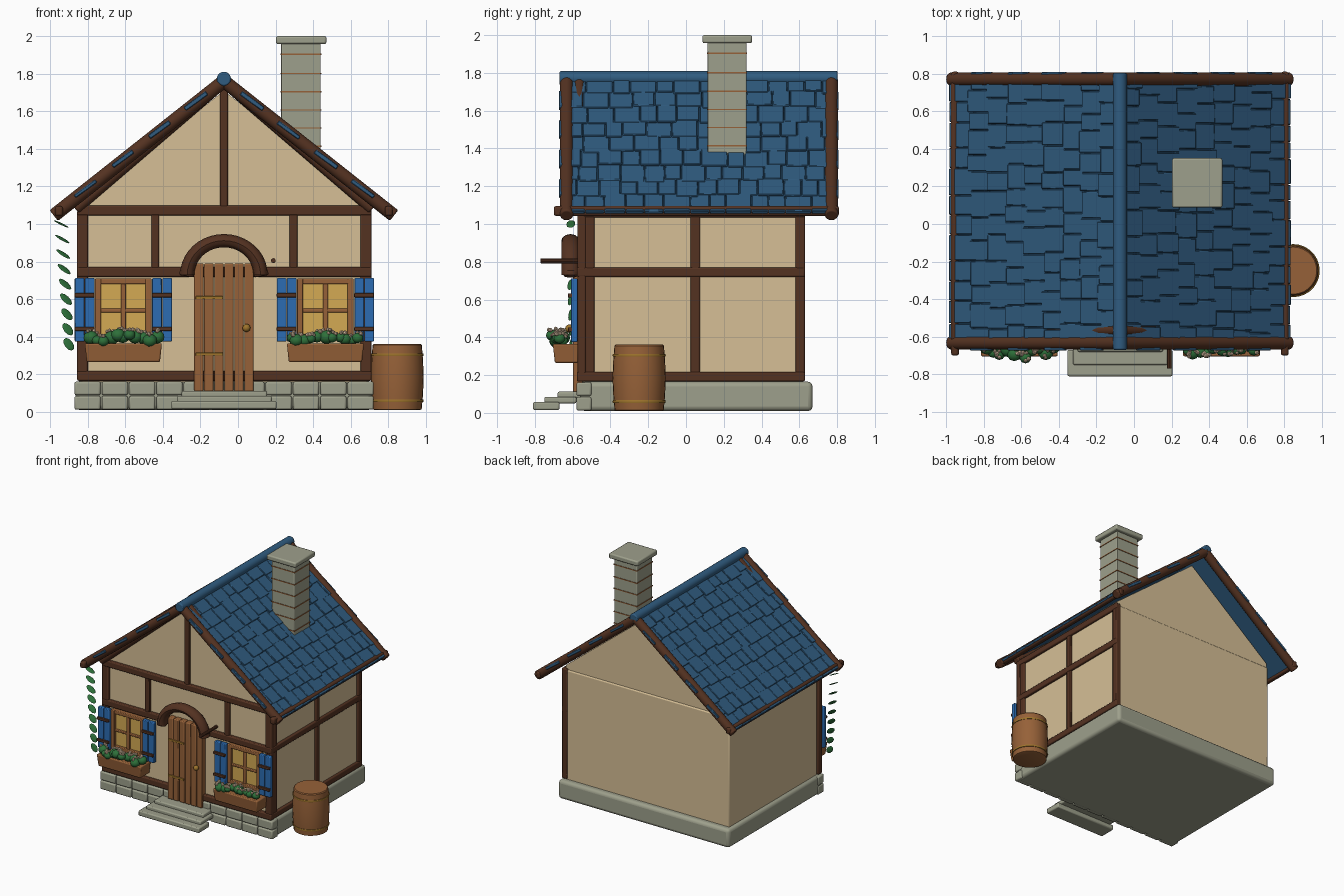
import bpy, bmesh, math, random
from mathutils import Matrix, Vector

if "Cube" in bpy.data.objects:
    bpy.data.objects.remove(bpy.data.objects["Cube"])

random.seed(4)
CX = -0.075            # house centre line
RIDGE_Z, SLOPE = 1.76, 0.79
ANG = math.atan(SLOPE)


def mat(name, r, g, b):
    m = bpy.data.materials.new(name)
    lin = [(c / 255 / 12.92) if c < 11 else ((c / 255 + 0.055) / 1.055) ** 2.4 for c in (r, g, b)]
    m.diffuse_color = (*lin, 1)
    m.use_nodes = True
    m.node_tree.nodes["Principled BSDF"].inputs["Base Color"].default_value = m.diffuse_color
    return m


WALL = mat("plaster", 214, 191, 150)
TIMBER = mat("dark_timber", 84, 50, 33)
ROOF = mat("slate_blue", 48, 92, 128)
STONE = mat("stone", 158, 160, 140)
WOOD = mat("warm_wood", 150, 97, 56)
BLUE = mat("shutter_blue", 44, 108, 178)
GLASS = mat("warm_glass", 212, 170, 84)
BRASS = mat("brass", 158, 116, 44)
LEAF = mat("leaf_green", 46, 112, 58)
PETAL = mat("cream_petal", 232, 204, 174)


def finish(name, bm, material, bevel=0.0, seg=2):
    bmesh.ops.recalc_face_normals(bm, faces=bm.faces[:])
    me = bpy.data.meshes.new(name)
    bm.to_mesh(me)
    bm.free()
    me.materials.append(material)
    ob = bpy.data.objects.new(name, me)
    bpy.context.collection.objects.link(ob)
    bpy.ops.object.select_all(action='DESELECT')
    ob.select_set(True)
    bpy.context.view_layer.objects.active = ob
    bpy.ops.object.shade_smooth_by_angle(angle=math.radians(35))
    if bevel:
        b = ob.modifiers.new("bevel", 'BEVEL')
        b.width, b.segments = bevel, seg
        ob.modifiers.move(len(ob.modifiers) - 1, 0)
    return ob


def boxes(name, material, items, bevel=0.008, seg=2):
    """Each item: (x0, x1, y0, y1, z0, z1)."""
    bm = bmesh.new()
    for x0, x1, y0, y1, z0, z1 in items:
        m = Matrix.Translation(((x0 + x1) / 2, (y0 + y1) / 2, (z0 + z1) / 2))
        bmesh.ops.create_cube(bm, size=1, matrix=m @ Matrix.Diagonal((x1 - x0, y1 - y0, z1 - z0, 1)))
    return finish(name, bm, material, bevel, seg)


def rods(name, material, items, n=14, bevel=0.008):
    """Each item: (start, end, radius)."""
    bm = bmesh.new()
    for a, b, r in items:
        a, b = Vector(a), Vector(b)
        q = (b - a).to_track_quat('Z', 'Y').to_matrix().to_4x4()
        bmesh.ops.create_cone(bm, cap_ends=True, segments=n, radius1=r, radius2=r,
                              depth=(b - a).length, matrix=Matrix.Translation((a + b) / 2) @ q)
    ob = finish(name, bm, material, bevel)
    if bevel:
        ob.modifiers[0].limit_method = 'ANGLE'
        ob.modifiers[0].angle_limit = math.radians(50)
    return ob


def blobs(name, material, items, sub=2):
    """Each item: (centre, scale, rotation matrix or None)."""
    bm = bmesh.new()
    for c, s, rot in items:
        m = Matrix.Translation(c) @ (rot or Matrix()) @ Matrix.Diagonal((*s, 1))
        bmesh.ops.create_icosphere(bm, subdivisions=sub, radius=1, matrix=m)
    return finish(name, bm, material)


def lathe(name, material, profile, centre, n=28):
    bm = bmesh.new()
    rings = [[bm.verts.new((centre[0] + r * math.cos(t * math.tau / n),
                            centre[1] + r * math.sin(t * math.tau / n), z)) for t in range(n)]
             for r, z in profile]
    for a, b in zip(rings, rings[1:]):
        for i in range(n):
            bm.faces.new((a[i], a[(i + 1) % n], b[(i + 1) % n], b[i]))
    bm.faces.new(rings[0])
    bm.faces.new(rings[-1])
    return finish(name, bm, material)


# --- stone base, front stones and steps
boxes("foundation", STONE, [(-0.865, 0.715, -0.56, 0.67, 0.01, 0.165)], 0.025, 3)
stones = []
for row in range(2):
    for i in range(11):
        x = -0.873 + i * 0.1453
        stones.append((x + 0.003, x + 0.142, -0.58, -0.5, 0.012 + row * 0.077, 0.085 + row * 0.077))
boxes("foundation_stones", STONE, stones, 0.01)
boxes("door_steps", STONE, [(-0.355, 0.205, -0.81, -0.67, 0.015, 0.058),
                            (-0.325, 0.18, -0.75, -0.58, 0.05, 0.085),
                            (-0.30, 0.155, -0.68, -0.55, 0.078, 0.112)], 0.009)

# --- walls and gable
boxes("walls", WALL, [(-0.835, 0.69, -0.55, 0.62, 0.15, 1.075)], 0.01)
bm = bmesh.new()
prof = [(-0.755, 1.06), (0.755, 1.06), (0.755, 1.11), (0, 1.71), (-0.755, 1.11)]
face = bm.faces.new([bm.verts.new((CX + x, -0.55, z)) for x, z in prof])
ext = bmesh.ops.extrude_face_region(bm, geom=[face])
bmesh.ops.translate(bm, vec=(0, 1.16, 0), verts=[v for v in ext['geom'] if isinstance(v, bmesh.types.BMVert)])
finish("gable_walls", bm, WALL)

# --- timber frame
front = [(-0.855, 0.71, -0.578, -0.53, z - 0.026, z + 0.026) for z in (0.192, 0.745, 1.072)]
front += [(x - w, x + w, -0.574, -0.53, z0, z1) for x, w, z0, z1 in
          ((-0.828, 0.029, 0.17, 1.07), (0.68, 0.029, 0.17, 1.07), (-0.44, 0.021, 0.75, 1.07),
           (0.295, 0.021, 0.75, 1.07), (CX, 0.021, 1.07, 1.72))]
boxes("front_timbers", TIMBER, front)
side = [(0.66, 0.71, -0.55, 0.63, z - 0.025, z + 0.025) for z in (0.192, 0.745, 1.06)]
side += [(0.66, 0.706, y - 0.025, y + 0.025, 0.17, 1.07) for y in (-0.51, 0.05, 0.605)]
boxes("side_timbers", TIMBER, side)

# --- roof: under-slabs and staggered slates on both slopes
LEN = 0.885 / math.cos(ANG)
slab, tiles = bmesh.new(), bmesh.new()
ROWS = 9
for s in (-1, 1):
    d = Vector((s * math.cos(ANG), 0, -math.sin(ANG)))
    n = Vector((s * math.sin(ANG), 0, math.cos(ANG)))
    frame = Matrix((d, (0, 1, 0), n)).transposed().to_4x4()
    top = Matrix.Translation((CX, 0, RIDGE_Z)) @ frame

    def plank(bm, u0, u1, y0, y1, w0, w1, tilt=0.0):
        m = top @ Matrix.Translation(((u0 + u1) / 2, (y0 + y1) / 2, (w0 + w1) / 2))
        m = m @ Matrix.Rotation(tilt, 4, 'Y') @ Matrix.Diagonal((u1 - u0, y1 - y0, w1 - w0, 1))
        bmesh.ops.create_cube(bm, size=1, matrix=m)

    plank(slab, 0, LEN, -0.645, 0.78, -0.02, 0.008)
    for r in range(ROWS):
        poke = 0.02 * (r % 2)
        y, end = -0.655 - poke, 0.79 + poke
        u = r * LEN / ROWS
        while y < end - 0.01:
            w = random.uniform(0.085, 0.145)
            if end - (y + w) < 0.05:
                w = end - y
            drop = random.uniform(-0.012, 0.016) if r < ROWS - 1 else 0.015
            plank(tiles, max(u - 0.015, 0), u + LEN / ROWS + drop, y + 0.0015, y + w - 0.0015,
                  -0.002, random.uniform(0.016, 0.023), -0.04)
            y += w
finish("roof_slabs", slab, ROOF)
finish("roof_slates", tiles, ROOF, 0.004, 1)
rods("ridge_cap", ROOF, [((CX, -0.67, 1.772), (CX, 0.803, 1.772), 0.038)], 16)

barge, rafter, eave = [], [], []
for s in (-1, 1):
    for y in (-0.632, 0.77):
        barge.append(((CX, y, RIDGE_Z), (CX + s * 0.905, y, RIDGE_Z - 0.905 * SLOPE), 0.036))
    rafter.append(((CX, -0.565, 1.757), (CX + s * 0.79, -0.565, 1.08), 0.031))
    eave.append((CX + s * 0.877 - 0.021, CX + s * 0.877 + 0.021, -0.70, 0.81, 1.042, 1.095))
rods("barge_beams", TIMBER, barge)
rods("gable_rafters", TIMBER, rafter)
boxes("eave_beams", TIMBER, eave, 0.012)

# --- chimney with mortar bands and cap
boxes("chimney", STONE, [(0.23, 0.44, 0.115, 0.32, 1.28, 1.965)], 0.006)
boxes("chimney_cap", STONE, [(0.202, 0.47, 0.087, 0.35, 1.957, 2.0)], 0.01)
boxes("mortar_bands", WOOD, [(0.226, 0.444, 0.111, 0.324, z, z + 0.007)
                             for z in (1.41, 1.507, 1.603, 1.7, 1.797, 1.9)], 0)

# --- door, arch and lantern bracket
pw = 0.32 / 6
boxes("door_planks", WOOD, [(-0.235 + i * pw + 0.002, -0.235 + (i + 1) * pw - 0.002, -0.598, -0.54, 0.11, 0.79)
                            for i in range(6)], 0.007)
boxes("door_hinges", BRASS, [(-0.225, -0.08, -0.605, -0.59, z, z + 0.016) for z in (0.60, 0.30)], 0.002)
blobs("door_knob", BRASS, [((0.045, -0.618, 0.447), (0.022, 0.022, 0.022), None)])
bm = bmesh.new()
rings = []
for i in range(21):
    t = math.pi * i / 20
    ring = []
    for k in range(12):
        a = k * math.tau / 12
        rr = 0.195 + 0.038 * math.cos(a)
        zz = 0.73 + rr * math.sin(t) * 0.93
        ring.append(bm.verts.new((CX + rr * math.cos(t), -0.612 + 0.048 * math.sin(a), zz)))
    rings.append(ring)
for a, b in zip(rings, rings[1:]):
    for k in range(12):
        bm.faces.new((a[k], a[(k + 1) % 12], b[(k + 1) % 12], b[k]))
bm.faces.new(rings[0])
bm.faces.new(rings[-1])
finish("door_arch", bm, TIMBER)
rods("arch_feet", TIMBER, [((CX + s * 0.195, -0.61, 0.75), (CX + s * 0.2, -0.61, 0.722), 0.039) for s in (-1, 1)])
rods("lantern_bracket", TIMBER, [((0.188, -0.77, 0.805), (0.188, -0.54, 0.805), 0.013)], 10, 0.002)

# --- windows, shutters and flower boxes
for side_name, wx in (("left", -0.61), ("right", 0.465)):
    boxes(side_name + "_glass", GLASS, [(wx - 0.14, wx + 0.14, -0.568, -0.54, 0.39, 0.70)], 0)
    bars = [(wx + s * 0.134 - 0.016, wx + s * 0.134 + 0.016, -0.592, -0.54, 0.385, 0.71) for s in (-1, 1)]
    bars += [(wx - 0.15, wx + 0.15, -0.59, -0.54, z - 0.015, z + 0.015) for z in (0.40, 0.695)]
    bars += [(wx - 0.013, wx + 0.013, -0.583, -0.54, 0.39, 0.70), (wx - 0.14, wx + 0.14, -0.58, -0.54, 0.53, 0.55)]
    boxes(side_name + "_window_frame", WOOD, bars, 0.005)
    shut, batten = [], []
    for s in (-1, 1):
        c = wx + s * 0.206
        shut += [(c + o - 0.0255, c + o + 0.0255, -0.61, -0.575, 0.375, 0.712) for o in (-0.027, 0.027)]
        batten += [(c - 0.053, c + 0.053, -0.625, -0.60, z, z + 0.022) for z in (0.43, 0.61)]
    boxes(side_name + "_shutters", BLUE, shut, 0.005)
    boxes(side_name + "_shutter_battens", TIMBER, batten, 0.004)
    ob = boxes(side_name + "_flower_box", WOOD, [(wx - 0.205, wx + 0.205, -0.705, -0.57, 0.265, 0.365)], 0.008)
    for v in ob.data.vertices:      # narrower bottom
        if v.co.z < 0.3:
            v.co.x = wx + (v.co.x - wx) * 0.95
            v.co.y = -0.57 + (v.co.y + 0.57) * 0.92
    bush, petals = [], []
    for i in range(11):
        x = wx - 0.18 + 0.036 * i + random.uniform(-0.012, 0.012)
        tall = 0.03 * abs(math.cos(math.pi * i / 10 * 1.5 + 0.6))
        z = 0.375 + tall + random.uniform(-0.01, 0.015)
        y = random.uniform(-0.71, -0.65)
        r = random.uniform(0.026, 0.042)
        bush.append(((x, y, z), (r, r, r * 0.9), None))
        for k in range(4):
            a, e = random.uniform(0, math.tau), random.uniform(0.7, 1.3)
            p = Vector((math.cos(a) * math.cos(e), math.sin(a) * math.cos(e), math.sin(e))) * r * 1.05
            q = random.uniform(0.009, 0.014)
            petals.append((Vector((x, y, z)) + p, (q, q, q), None))
    blobs(side_name + "_foliage", LEAF, bush)
    blobs(side_name + "_flowers", PETAL, petals, 1)

# --- hanging vine of leaves at the left front corner
leaves = []
for i in range(9):
    f = i / 8
    rot = Matrix.Rotation(0.45 + 0.5 * f, 4, 'Y') @ Matrix.Rotation(0.15 + 1.1 * f, 4, 'X')
    leaves.append(((-0.94 + 0.04 * f, -0.61, 1.0 - 0.64 * f), (0.046 - 0.008 * f, 0.024, 0.004), rot))
blobs("vine_leaves", LEAF, leaves)

# --- barrel with hoops
BC = (0.847, -0.248)
lathe("barrel", WOOD, [(0.12, 0.01), (0.13, 0.014), (0.137, 0.09), (0.141, 0.185), (0.137, 0.28),
                       (0.131, 0.355), (0.125, 0.362)], BC)
for name, z in (("lower_hoop", 0.06), ("upper_hoop", 0.305)):
    lathe(name, BRASS, [(0.13, z - 0.007), (0.139, z - 0.007), (0.141, z), (0.139, z + 0.007), (0.13, z + 0.007)], BC)
